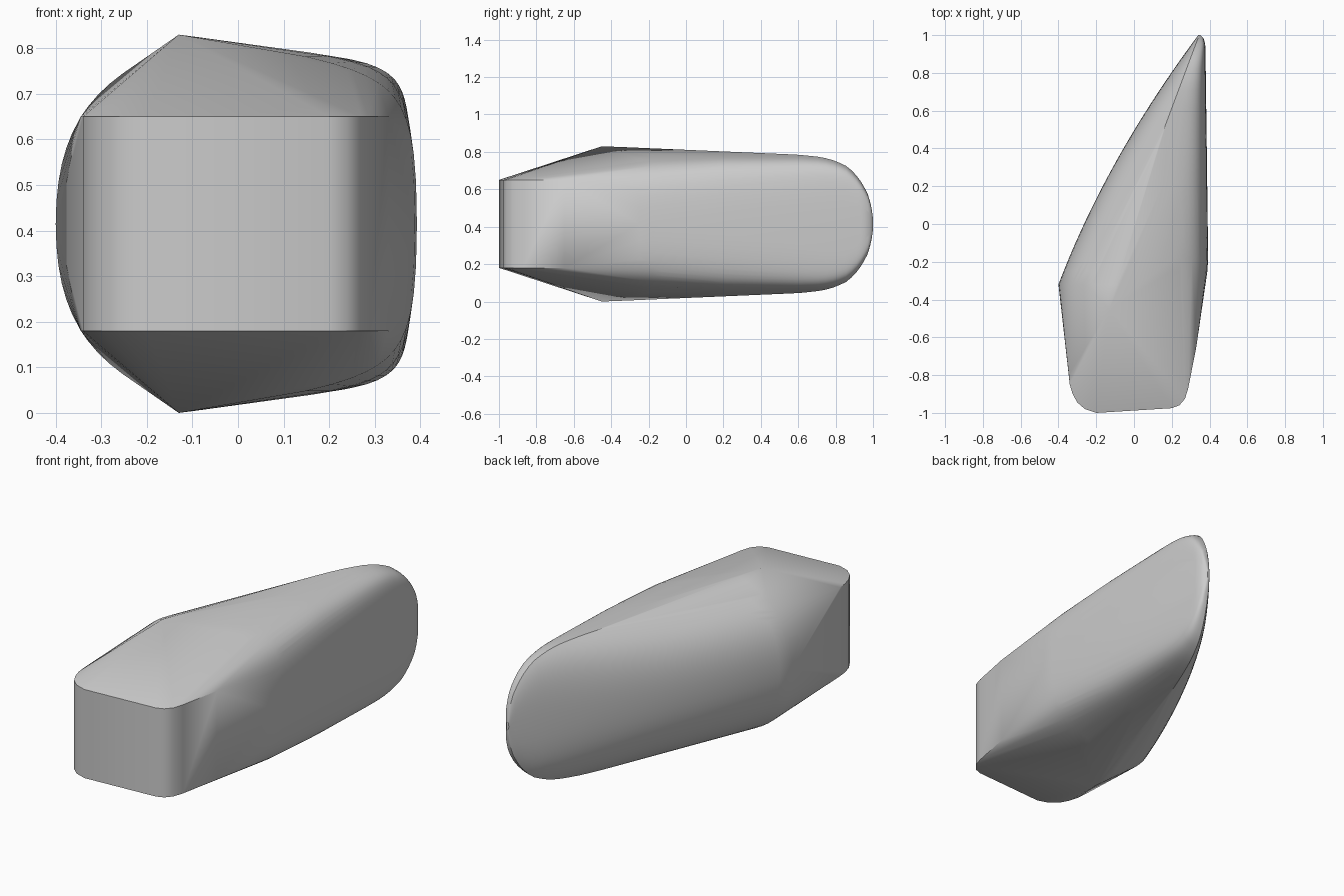
import bpy, bmesh, math

cube = bpy.data.objects.get("Cube")
if cube:
    bpy.data.objects.remove(cube, do_unlink=True)

MID = 0.415      # height of the mirror plane between top and bottom
ARC = 14         # steps per quarter of a cross-section
START = -.32     # where the rounded rear portion begins
STATIONS = 30

# Upright front wall: outline seen from above, and its half height
front_outline = [(-.345, -.8), (-.34, -.85), (-.325, -.9), (-.3, -.945), (-.26, -.98), (-.2, -1),
                 (.2, -.975), (.24, -.96), (.27, -.925), (.287, -.87), (.33, -.65)]
FRONT_HALF = .235
peak = (-.13, -.45, .415)

# Profiles along the rear portion: (y, value)
right_side = [(START, .378), (-.22, .393), (.5, .385), (.95, .378), (.985, .368), (1, .352)]
peak_height = [(START, .41), (.6, .37), (.7, .36), (.77, .347), (.85, .315), (.9, .274), (.94, .22),
               (.97, .165), (.99, .1), (1, .03)]
ridge = [(START, -.091), (.48, .15), (1, .345)]
right_shoulder = [(START, .76), (-.2, .82), (.2, .91), (1, .95)]


def value(profile, y):
    for (a, u), (b, v) in zip(profile, profile[1:]):
        if y <= b:
            return u + (v - u) * (y - a) / (b - a)
    return profile[-1][1]


def left_side(y):
    """Gently bowed flank."""
    u = (y - START) / (1 - START)
    return -.4 + .74 * u - .24 * u * (1 - u)


def quarter(side, ridge_x, shoulder_z, peak_z, weight):
    """Rounded corner from the widest point up to the ridge."""
    for i in range(ARC + 1):
        t = i / ARC
        a, b, c = (1 - t) ** 2, 2 * weight * t * (1 - t), t * t
        s = a + b + c
        yield ((a + b) * side + c * ridge_x) / s, (b * shoulder_z + c * peak_z) / s


# Upper half of the body: front wall, peak, then rounded sections to the rear
points = [(x, y, FRONT_HALF) for x, y in front_outline] + [peak]
span = 1 - START
stations = [START + span * math.sin(math.pi / 2 * i / STATIONS) for i in range(STATIONS + 1)]
for y in stations:
    h, r = value(peak_height, y), value(ridge, y)
    points += [(x, y, z) for x, z in quarter(left_side(y), r, h * .73, h, 1.2)]
    points += [(x, y, z) for x, z in quarter(value(right_side, y), r,
                                             h * value(right_shoulder, y), h, 2.4)]

# Mirror top to bottom and wrap a taut skin around everything
bm = bmesh.new()
for x, y, z in points:
    for side in (-1, 1):
        bm.verts.new((x, y, MID + side * z))
bmesh.ops.remove_doubles(bm, verts=bm.verts, dist=.002)
hull = bmesh.ops.convex_hull(bm, input=bm.verts)
loose = {g for g in hull["geom_interior"] + hull["geom_unused"] if isinstance(g, bmesh.types.BMVert)}
bmesh.ops.delete(bm, geom=list(loose), context='VERTS')
bmesh.ops.dissolve_limit(bm, angle_limit=math.radians(.5), verts=bm.verts, edges=bm.edges)
bmesh.ops.recalc_face_normals(bm, faces=bm.faces)
mesh = bpy.data.meshes.new("body")
bm.to_mesh(mesh)
bm.free()
body = bpy.data.objects.new("body", mesh)
bpy.context.collection.objects.link(body)

# Plain grey material
grey = bpy.data.materials.new("plain_grey")
grey.use_nodes = True
colour = (.6, .6, .6, 1)
grey.diffuse_color = colour
grey.node_tree.nodes["Principled BSDF"].inputs["Base Color"].default_value = colour
mesh.materials.append(grey)

bpy.ops.object.select_all(action='DESELECT')
body.select_set(True)
bpy.context.view_layer.objects.active = body
bpy.ops.object.shade_smooth_by_angle(angle=math.radians(30))
